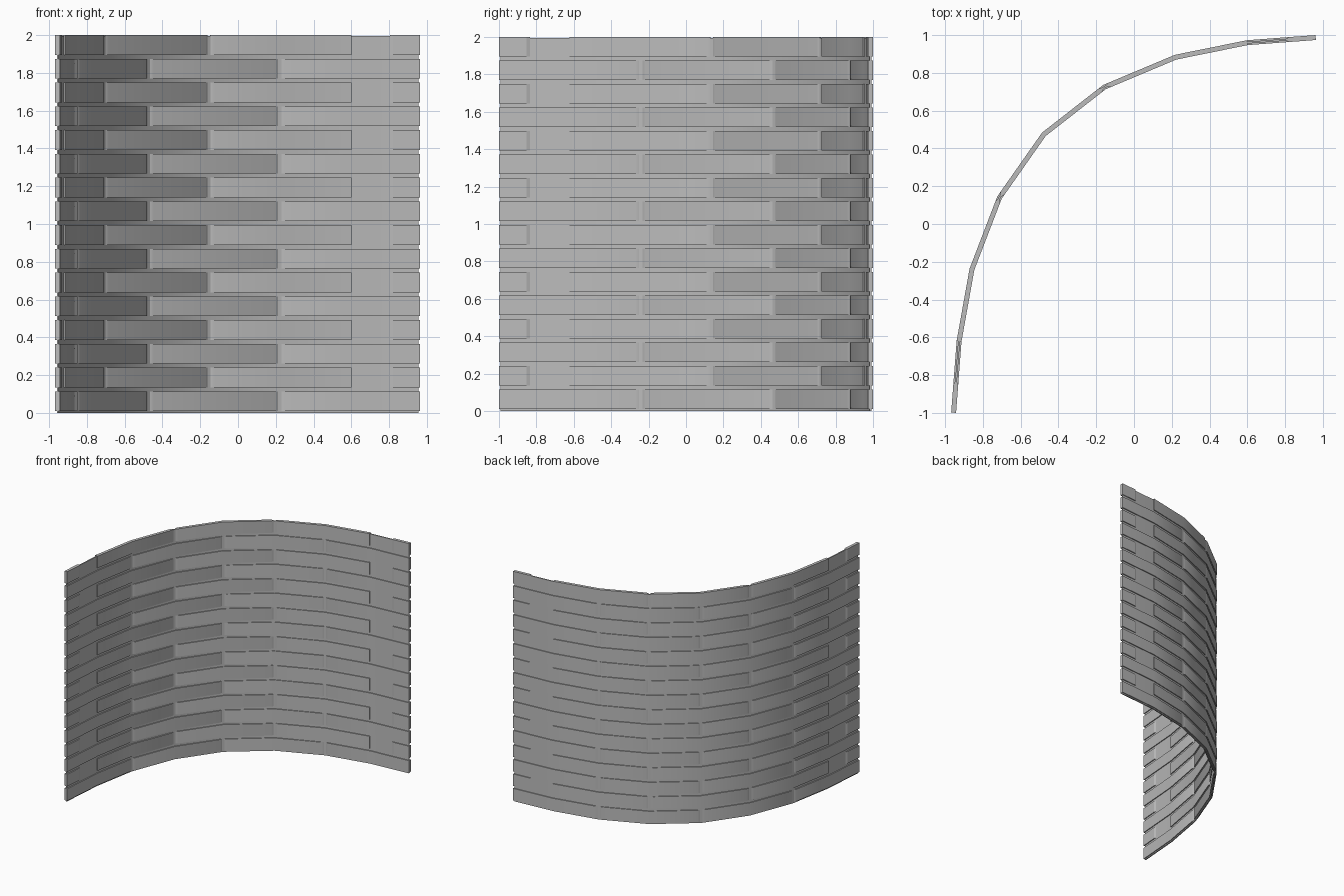
import bpy, bmesh, math
from mathutils import Vector

cube = bpy.data.objects.get("Cube")
if cube:
    bpy.data.objects.remove(cube)

# Plan of the wall: one point per bend
PLAN = [Vector(p) for p in (
    (-0.955, -0.999), (-0.926, -0.62), (-0.858, -0.24), (-0.712, 0.14),
    (-0.477, 0.475), (-0.156, 0.725), (0.22, 0.883), (0.6, 0.96), (0.962, 0.987))]
LAST = len(PLAN) - 1
HALF, CORE = 0.013, 0.005      # half thickness of bricks and of mortar
ROWS, PITCH, TALL = 16, 0.1257, 0.1045
GAP, SLANT = 0.025, 0.045      # in segment lengths

grey = bpy.data.materials.new("stone_grey")
grey.use_nodes = True
colour = (0.5, 0.5, 0.5, 1)
grey.diffuse_color = colour
grey.node_tree.nodes["Principled BSDF"].inputs["Base Color"].default_value = colour


def side(i):
    d = (PLAN[i + 1] - PLAN[i]).normalized()
    return Vector((-d.y, d.x))


def station(s, half):
    """Outer and inner plan points at s, mitred on the bends."""
    i = min(int(s), LAST - 1)
    p = PLAN[i].lerp(PLAN[i + 1], s - i)
    n = side(i)
    if abs(s - i) < 1e-6 and i > 0:
        m = (n + side(i - 1)).normalized()
        n = m / m.dot(n)
    return p + n * half, p - n * half


def strip(bm, stops, z0, z1):
    """Loft a rectangular section through (s, half thickness) stops."""
    rings = []
    for s, half in stops:
        a, b = station(s, half)
        rings.append([bm.verts.new((q.x, q.y, z))
                      for q, z in ((a, z0), (b, z0), (b, z1), (a, z1))])
    for r, t in zip(rings, rings[1:]):
        for k in range(4):
            j = (k + 1) % 4
            bm.faces.new((r[k], r[j], t[j], t[k]))
    bm.faces.new(rings[0][::-1])
    bm.faces.new(rings[-1])


def brick(bm, start, end, z, slant_start, slant_end):
    stops = []
    if slant_start:
        stops += [(start + GAP, CORE), (start + GAP + SLANT, HALF)]
    else:
        stops.append((start, HALF))
    stops += [(i, HALF) for i in range(math.floor(start) + 1, math.ceil(end))]
    if slant_end:
        stops += [(end - GAP - SLANT, HALF), (end - GAP, CORE)]
    else:
        stops.append((end, HALF))
    strip(bm, stops, z, z + TALL)


def finish(bm, name):
    bmesh.ops.recalc_face_normals(bm, faces=bm.faces)
    mesh = bpy.data.meshes.new(name)
    bm.to_mesh(mesh)
    bm.free()
    mesh.materials.append(grey)
    obj = bpy.data.objects.new(name, mesh)
    bpy.context.collection.objects.link(obj)
    bpy.ops.object.select_all(action='DESELECT')
    obj.select_set(True)
    bpy.context.view_layer.objects.active = obj
    bpy.ops.object.shade_smooth_by_angle(angle=math.radians(25))


# Mortar core
bm = bmesh.new()
inset = 0.02
strip(bm, [(inset, CORE)] + [(i, CORE) for i in range(1, LAST)] + [(LAST - inset, CORE)], 0, 1.995)
finish(bm, "mortar")

# Brick courses, alternating full and staggered
for row in range(ROWS):
    bm = bmesh.new()
    z = 0.01 + row * PITCH
    if row % 2 == 0:
        for i in range(0, LAST, 2):
            brick(bm, i, i + 2, z, i > 0, i + 2 < LAST)
    else:
        for i in range(1, LAST - 1, 2):
            brick(bm, i, i + 2, z, i > 1, i + 2 < LAST - 1)
        short = 0.46
        brick(bm, 0, short, z, False, True)
        brick(bm, LAST - short, LAST, z, True, False)
    finish(bm, f"brick_course_{row + 1}")
